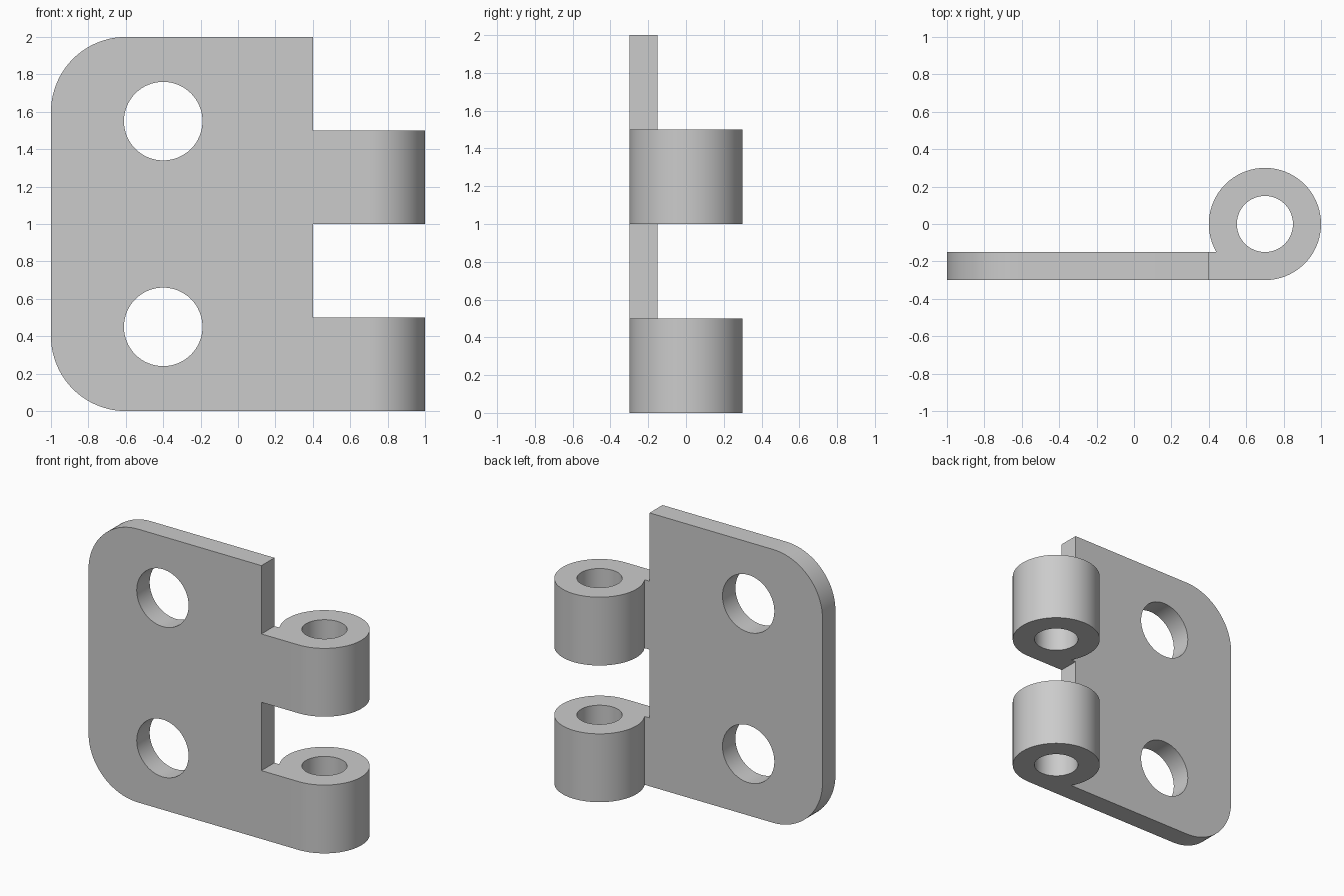
import bpy
import bmesh
from math import cos, sin, radians
from mathutils import Vector

cube = bpy.data.objects.get("Cube")
if cube:
    bpy.data.objects.remove(cube, do_unlink=True)

# Main dimensions
FRONT, BACK = -0.3, -0.15
JOINT = 0.4
PIN_X = 0.7
KNUCKLE_HEIGHT = 0.5
KNUCKLE_BASES = (0, 1)


def arc(cx, cy, radius, start, end, steps):
    angles = [radians(start + (end - start) * i / steps) for i in range(steps + 1)]
    return [(cx + radius * cos(a), cy + radius * sin(a)) for a in angles]


def circle(cx, cy, radius):
    return arc(cx, cy, radius, 0, 360, 64)[:-1]


def add_solid(bm, loops, place, depth):
    """Fill an outline with holes and extrude it along depth."""
    edges = []
    for loop in loops:
        verts = [bm.verts.new(place(u, v)) for u, v in loop]
        edges += [bm.edges.new((a, b)) for a, b in zip(verts, verts[1:] + verts[:1])]
    filled = bmesh.ops.triangle_fill(bm, use_beauty=True, use_dissolve=False, edges=edges)
    faces = [g for g in filled["geom"] if isinstance(g, bmesh.types.BMFace)]
    extruded = bmesh.ops.extrude_face_region(bm, geom=faces, use_keep_orig=True)
    moved = [g for g in extruded["geom"] if isinstance(g, bmesh.types.BMVert)]
    bmesh.ops.translate(bm, vec=depth, verts=moved)


bm = bmesh.new()

# Leaf plate: rounded on the free side, with two screw holes
outline = [(JOINT, z) for z in (0, 0.5, 1, 1.5, 2)]
outline += arc(-0.6, 1.6, 0.4, 90, 180, 20) + arc(-0.6, 0.4, 0.4, 180, 270, 20)
screw_holes = [circle(-0.4, z, 0.21) for z in (0.45, 1.55)]
add_solid(bm, [outline] + screw_holes,
          lambda u, v: Vector((u, FRONT, v)), Vector((0, BACK - FRONT, 0)))

# Knuckles: a rolled barrel with a pin hole and a strap to the plate
barrel = [(JOINT, FRONT)] + arc(PIN_X, 0, 0.3, -90, 210, 60) + [(JOINT, BACK)]
for base in KNUCKLE_BASES:
    add_solid(bm, [barrel, circle(PIN_X, 0, 0.15)],
              lambda u, v: Vector((u, v, base)), Vector((0, 0, KNUCKLE_HEIGHT)))

# Weld the straps to the plate and drop the hidden mating faces
inner = []
for face in bm.faces:
    c = face.calc_center_median()
    at_joint = all(abs(v.co.x - JOINT) < 1e-4 for v in face.verts)
    if at_joint and any(b < c.z < b + KNUCKLE_HEIGHT for b in KNUCKLE_BASES):
        inner.append(face)
bmesh.ops.delete(bm, geom=inner, context="FACES")
bmesh.ops.remove_doubles(bm, verts=bm.verts[:], dist=1e-4)
bmesh.ops.recalc_face_normals(bm, faces=bm.faces[:])

mesh = bpy.data.meshes.new("hinge_leaf")
bm.to_mesh(mesh)
bm.free()
hinge = bpy.data.objects.new("hinge_leaf", mesh)
bpy.context.collection.objects.link(hinge)

# Plain grey metal
grey = (0.6, 0.6, 0.6, 1)
metal = bpy.data.materials.new("grey_metal")
metal.use_nodes = True
metal.diffuse_color = grey
metal.node_tree.nodes["Principled BSDF"].inputs["Base Color"].default_value = grey
mesh.materials.append(metal)

# Smooth round surfaces, crisp edges
bpy.ops.object.select_all(action="DESELECT")
hinge.select_set(True)
bpy.context.view_layer.objects.active = hinge
bpy.ops.object.shade_smooth_by_angle(angle=radians(30))
